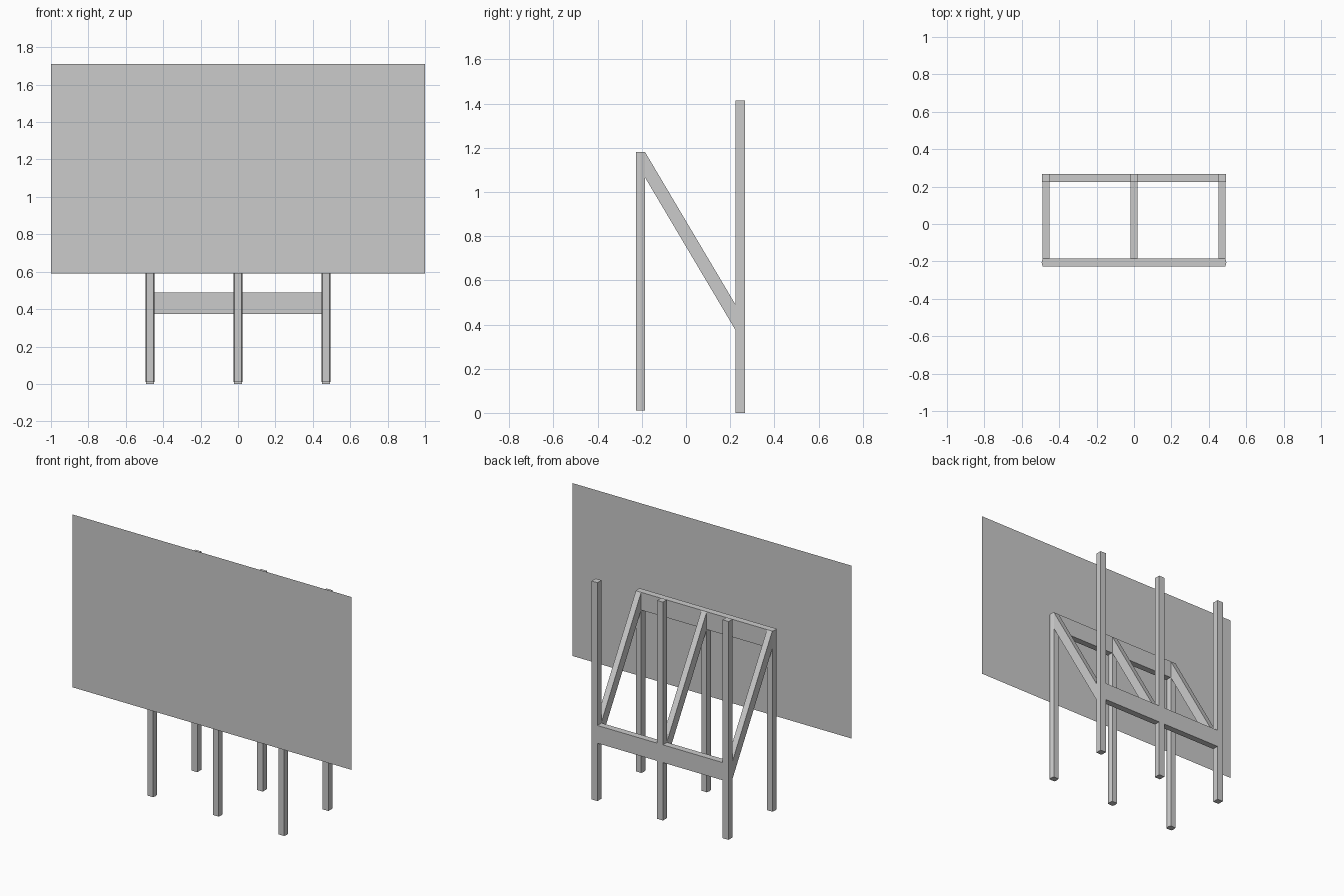
import bpy

if "Cube" in bpy.data.objects:
    bpy.data.objects.remove(bpy.data.objects["Cube"])

XS = (-0.47, 0.0, 0.47)  # post columns
W = 0.042                # timber thickness
FY, BY = -0.206, 0.245   # front and back row centres


def make(name, verts, faces):
    mesh = bpy.data.meshes.new(name)
    mesh.from_pydata(verts, [], faces)
    obj = bpy.data.objects.new(name, mesh)
    bpy.context.collection.objects.link(obj)
    return obj


def prism(name, profile, place, a, b):
    """Extrude a 2D profile from a to b; place maps (u, v, t) to xyz."""
    n = len(profile)
    verts = [place(u, v, t) for t in (a, b) for u, v in profile]
    faces = [tuple(range(n))[::-1], tuple(range(n, 2 * n))]
    faces += [(i, (i + 1) % n, n + (i + 1) % n, n + i) for i in range(n)]
    return make(name, verts, faces)


def rect(u0, u1, v0, v1):
    return [(u0, v0), (u1, v0), (u1, v1), (u0, v1)]


def upright(u, v, t):
    return (u, v, t)


def sideways(u, v, t):
    return (t, u, v)


h = W / 2
for x in XS:
    # Front posts: square timber with slightly pointed sides
    hexagon = [(x - 0.019, FY - h), (x + 0.019, FY - h), (x + 0.024, FY),
               (x + 0.019, FY + h), (x - 0.019, FY + h), (x - 0.024, FY)]
    prism("front_post", hexagon, upright, 0.01, 1.18)
    # Tall back posts
    prism("back_post", rect(x - h, x + h, BY - h, BY + h), upright, 0, 1.415)
    # Diagonal braces
    brace = [(FY + h, 1.18), (FY + h, 1.065), (BY - h, 0.375), (BY - h, 0.49)]
    prism("diagonal_brace", brace, sideways, x - 0.019, x + 0.019)

# Horizontal rails between neighbouring posts
for x0, x1 in zip(XS, XS[1:]):
    prism("front_rail", rect(FY - h, FY + h, 1.065, 1.18), sideways, x0 + 0.019, x1 - 0.019)
    prism("back_rail", rect(BY - h, BY + h, 0.375, 0.49), sideways, x0 + h, x1 - h)

# Thin display panel
make("panel", [(u, -0.266, v) for u, v in rect(-1, 1, 0.59, 1.71)], [(0, 1, 2, 3)])

# Consistent outward normals
import bmesh
for obj in bpy.context.collection.objects:
    if obj.name != "panel":
        bm = bmesh.new()
        bm.from_mesh(obj.data)
        bmesh.ops.recalc_face_normals(bm, faces=bm.faces)
        bm.to_mesh(obj.data)
        bm.free()
